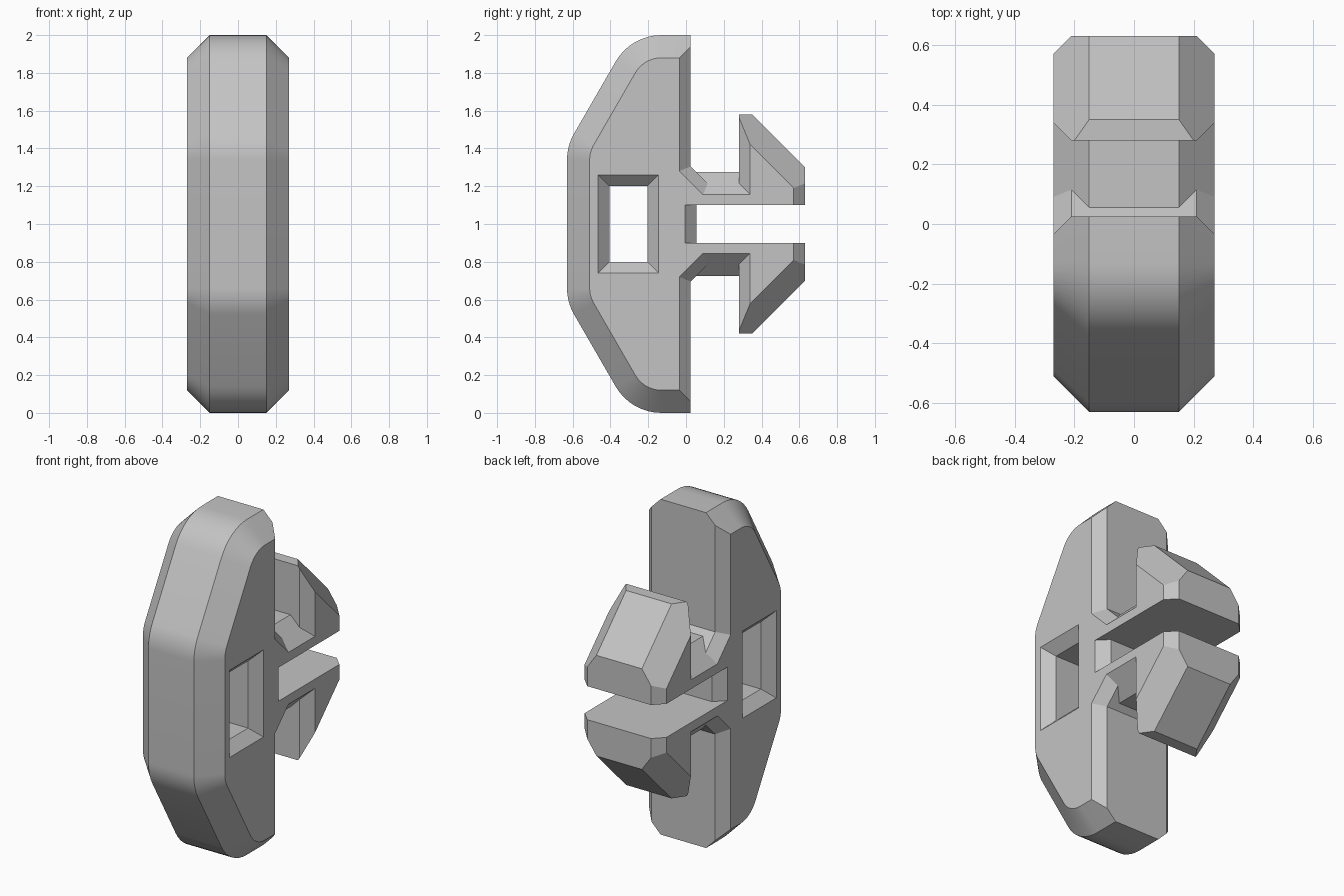
import bpy
import bmesh
from math import sin, cos, radians, sqrt

cube = bpy.data.objects.get("Cube")
if cube:
    bpy.data.objects.remove(cube, do_unlink=True)

HALF = 0.27        # half width of the clip
BIG, SMALL = 0.12, 0.06   # chamfer sizes


def loft(name, section, levels):
    """Skin a side section along x, mirrored about the middle, with end caps."""
    bm = bmesh.new()
    xs = [-x for x in reversed(levels)] + levels
    rings = [[bm.verts.new((x, y, z)) for y, z in section(abs(x))] for x in xs]
    n = len(rings[0])
    for a, b in zip(rings, rings[1:]):
        for i in range(n):
            j = (i + 1) % n
            bm.faces.new((a[i], a[j], b[j], b[i]))
    bm.faces.new(rings[0])
    bm.faces.new(rings[-1])
    bmesh.ops.remove_doubles(bm, verts=bm.verts, dist=0.0005)
    bmesh.ops.dissolve_limit(bm, angle_limit=radians(1), verts=bm.verts, edges=bm.edges)
    bmesh.ops.recalc_face_normals(bm, faces=bm.faces)
    mesh = bpy.data.meshes.new(name)
    bm.to_mesh(mesh)
    bm.free()
    obj = bpy.data.objects.new(name, mesh)
    bpy.context.collection.objects.link(obj)
    return obj


def arc(cy, cz, r, start, end, steps=8):
    angles = [radians(start + (end - start) * i / steps) for i in range(steps + 1)]
    return [(cy + r * cos(a), cz + r * sin(a)) for a in angles]


def clip_section(x):
    """Side outline at a given distance from the middle; chamfers shrink it."""
    big = max(0, x - (HALF - BIG))
    small = max(0, x - (HALF - SMALL))
    slot = 0.055 - small
    rear = 0.63 - small
    barb = 0.28 + small
    back = 0.025 - small
    neck = 1.275 - big
    slope = 1.93 - big * sqrt(2)
    fillet = 1.33 - small * sqrt(2)
    tip = min(1.58, slope - barb)
    radius = 0.28 - big
    # slot, prong, barb, neck, corner brace
    upper = [(slot, 1.1), (rear, 1.1), (rear, slope - rear), (slope - tip, tip),
             (barb, tip), (barb, neck), (fillet - neck, neck),
             (back, fillet - back), (back, 2 - big)]
    # rounded front plate
    upper += arc(-0.13, 1.72, radius, 90, 150)
    upper += arc(-0.35, 1.339, radius, 150, 180)
    return upper + [(y, 2 - z) for y, z in reversed(upper)]


def window_section(x):
    flare = max(0, x - (HALF - SMALL))
    w, h = 0.1 + flare, 0.2 + flare
    return [(-0.305 + sy * w, 1 + sz * h)
            for sy, sz in ((-1, -1), (1, -1), (1, 1), (-1, 1))]


# clip body, with the barb tip breakpoint between the two chamfer starts
tip_break = HALF - BIG + (1.93 - 0.28 - 1.58) / sqrt(2)
clip = loft("clip_body", clip_section, [HALF - BIG, tip_break, HALF - SMALL, HALF])

# flared window through the plate
cutter = loft("window_cutter", window_section, [HALF - SMALL, HALF + SMALL])
cutter.hide_render = True
cut = clip.modifiers.new("window", "BOOLEAN")
cut.operation = "DIFFERENCE"
cut.solver = "EXACT"
cut.object = cutter
bpy.ops.object.select_all(action="DESELECT")
clip.select_set(True)
bpy.context.view_layer.objects.active = clip
bpy.ops.object.modifier_apply(modifier=cut.name)
bpy.data.objects.remove(cutter, do_unlink=True)

# plain grey plastic
grey = bpy.data.materials.new("grey_plastic")
grey.use_nodes = True
color = (0.55, 0.55, 0.55, 1)
grey.diffuse_color = color
grey.node_tree.nodes["Principled BSDF"].inputs["Base Color"].default_value = color
clip.data.materials.clear()
clip.data.materials.append(grey)
bpy.ops.object.shade_smooth_by_angle(angle=radians(25))
